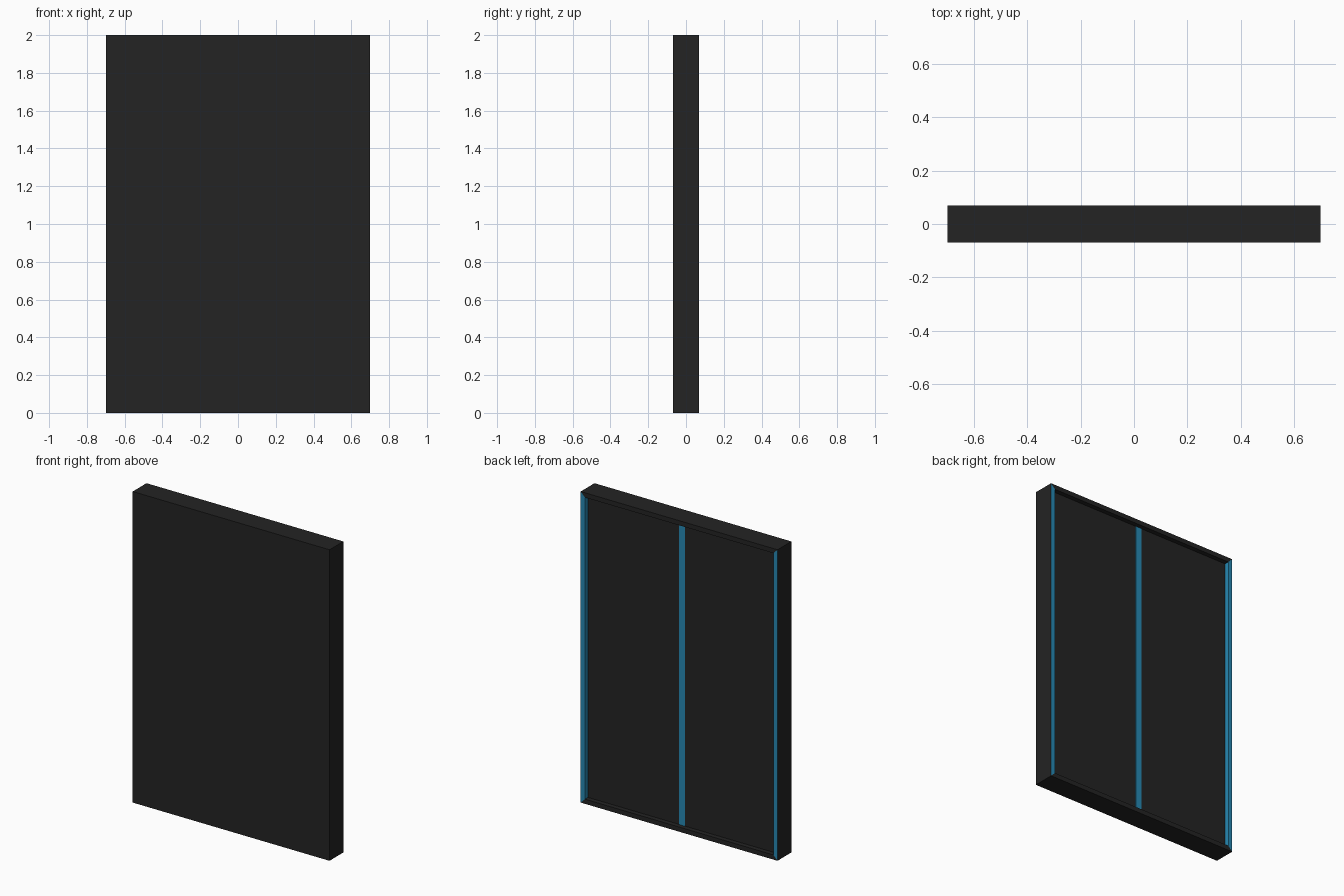
import bpy, bmesh
from mathutils import Matrix, Vector

if "Cube" in bpy.data.objects:
    bpy.data.objects.remove(bpy.data.objects["Cube"])

W, D, H = 1.4, 0.14, 2.0
RIM, RECESS, STRIP = 0.03, 0.03, 0.043


def material(name, rgb):
    m = bpy.data.materials.new(name)
    m.diffuse_color = (*rgb, 1)
    m.use_nodes = True
    m.node_tree.nodes["Principled BSDF"].inputs["Base Color"].default_value = m.diffuse_color
    return m


black = material("black", (0.017, 0.017, 0.017))
blue = material("blue", (0.02, 0.25, 0.45))


def box(bm, size, centre):
    bmesh.ops.create_cube(bm, size=1, matrix=Matrix.Translation(centre) @ Matrix.Diagonal((*size, 1)))


def finish(bm, name, mats):
    mesh = bpy.data.meshes.new(name)
    bm.to_mesh(mesh)
    bm.free()
    for m in mats:
        mesh.materials.append(m)
    bpy.context.collection.objects.link(bpy.data.objects.new(name, mesh))


# panel: solid front, back sunk inside a mitred rim
bm = bmesh.new()
box(bm, (W, D, H), (0, 0, H / 2))
bm.normal_update()
back = next(f for f in bm.faces if f.normal.y > 0.9)
bmesh.ops.inset_region(bm, faces=[back], thickness=RIM, use_even_offset=True)
floor = bmesh.ops.extrude_discrete_faces(bm, faces=[back])["faces"][0]
bmesh.ops.translate(bm, verts=floor.verts, vec=Vector((0, -RECESS, 0)))
bm.normal_update()

# blue on the left and right members of the rim
for f in bm.faces:
    c = f.calc_center_median()
    f.material_index = int(abs(c.x) > 0.6 and c.y > 0.05)
finish(bm, "panel", [black, blue])

# centre strip on the sunken back
bm = bmesh.new()
box(bm, (STRIP, 0.004, H - 2 * RIM), (0, D / 2 - RECESS, H / 2))
finish(bm, "centre_strip", [blue])
